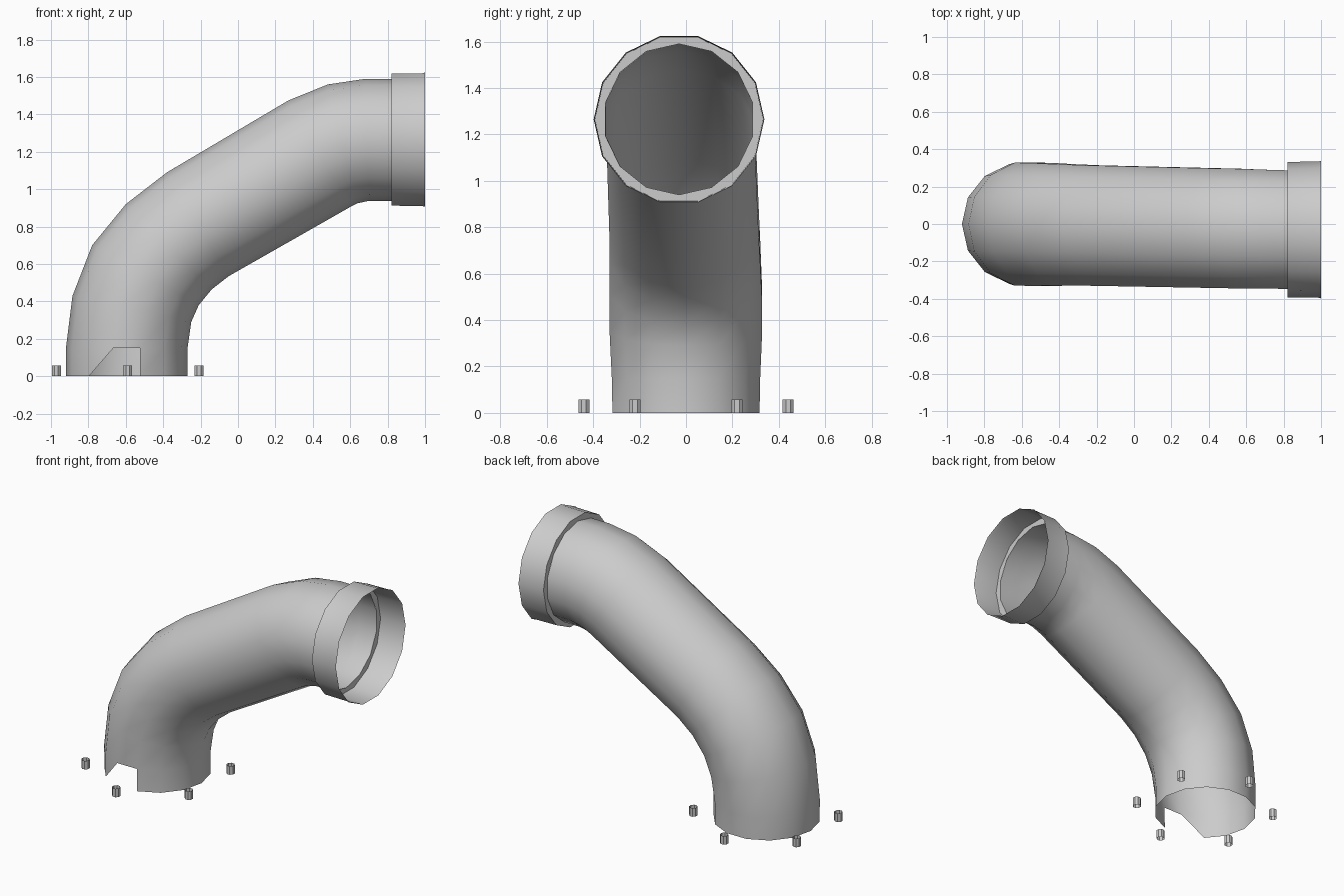
import bpy, bmesh, math
from mathutils import Vector

cube = bpy.data.objects.get("Cube")
if cube:
    bpy.data.objects.remove(cube)

SIDES = 14
grey = bpy.data.materials.new("light_grey_metal")
grey.use_nodes = True
colour = (0.6, 0.6, 0.6, 1)
grey.diffuse_color = colour
grey.node_tree.nodes["Principled BSDF"].inputs["Base Color"].default_value = colour


def finish(bm, name):
    mesh = bpy.data.meshes.new(name)
    bm.to_mesh(mesh)
    bm.free()
    mesh.materials.append(grey)
    ob = bpy.data.objects.new(name, mesh)
    bpy.context.collection.objects.link(ob)
    bpy.ops.object.select_all(action='DESELECT')
    ob.select_set(True)
    bpy.context.view_layer.objects.active = ob
    bpy.ops.object.shade_smooth_by_angle(angle=math.radians(32))
    return ob


def ring(bm, centre, u, v, sides=SIDES, turn=0.0):
    """Loop of vertices around centre, spanned by half-axes u and v."""
    angles = [2 * math.pi * (k + turn) / sides for k in range(sides)]
    return [bm.verts.new(centre + u * math.cos(a) + v * math.sin(a)) for a in angles]


def bridge(bm, a, b):
    n = len(a)
    return [bm.faces.new((a[k], a[(k + 1) % n], b[(k + 1) % n], b[k])) for k in range(n)]


# Bent pipe: outer and inner point (x, z) and side radius of each section
sections = [
    ((-0.92, 0.0), (-0.27, 0.0), 0.325),
    ((-0.92, 0.15), (-0.27, 0.15), 0.328),
    ((-0.885, 0.43), (-0.25, 0.29), 0.337),
    ((-0.78, 0.70), (-0.21, 0.38), 0.337),
    ((-0.60, 0.92), (-0.14, 0.465), 0.333),
    ((-0.38, 1.09), (-0.05, 0.535), 0.33),
    ((0.27, 1.475), (0.60, 0.905), 0.328),
    ((0.48, 1.56), (0.64, 0.925), 0.328),
    ((0.68, 1.59), (0.70, 0.938), 0.326),
    ((0.82, 1.59), (0.82, 0.938), 0.325),
]
bm = bmesh.new()
rings = []
for (ox, oz), (ix, iz), side in sections:
    centre = Vector(((ox + ix) / 2, 0, (oz + iz) / 2))
    centre.y = -0.03 * (centre.x + 0.595) / 1.415
    u = Vector(((ox - ix) / 2, 0, (oz - iz) / 2))
    rings.append(ring(bm, centre, u, Vector((0, -side, 0))))
walls = [bridge(bm, a, b) for a, b in zip(rings, rings[1:])]

# Notch in the front of the foot, with one slanted side
low, high = rings[0], rings[1]
bmesh.ops.delete(bm, geom=[walls[0][2], walls[0][3]], context='FACES_ONLY')
bm.faces.new((low[2], high[3], high[2]))
bmesh.ops.recalc_face_normals(bm, faces=bm.faces)
finish(bm, "bent_pipe")

# Socket collar: step out from the pipe mouth, then a slightly flared sleeve
bm = bmesh.new()
up, side = Vector((0, 0, 1)), Vector((0, -1, 0))
loops = []
for x, r, turn in ((0.82, 0.325, 0), (0.82, 0.362, 0.5), (0.985, 0.364, 0.5), (1.0, 0.368, 0.5)):
    loops.append(ring(bm, Vector((x, -0.03, 1.265)), up * r, side * r, turn=turn))
for a, b in zip(loops, loops[1:]):
    bridge(bm, a, b)
bmesh.ops.recalc_face_normals(bm, faces=bm.faces)
finish(bm, "socket_collar")

# Six open bolt sleeves around the foot
for i in range(6):
    a = math.radians(30 + 60 * i)
    spot = Vector((-0.59 + 0.44 * math.cos(a), 0.44 * math.sin(a), 0))
    bm = bmesh.new()
    u, v = Vector((0.026, 0, 0)), Vector((0, 0.026, 0))
    bottom = ring(bm, spot, u, v, 8, 0.5)
    top = ring(bm, spot + Vector((0, 0, 0.057)), u, v, 8, 0.5)
    bridge(bm, bottom, top)
    finish(bm, f"bolt_{i + 1}")
